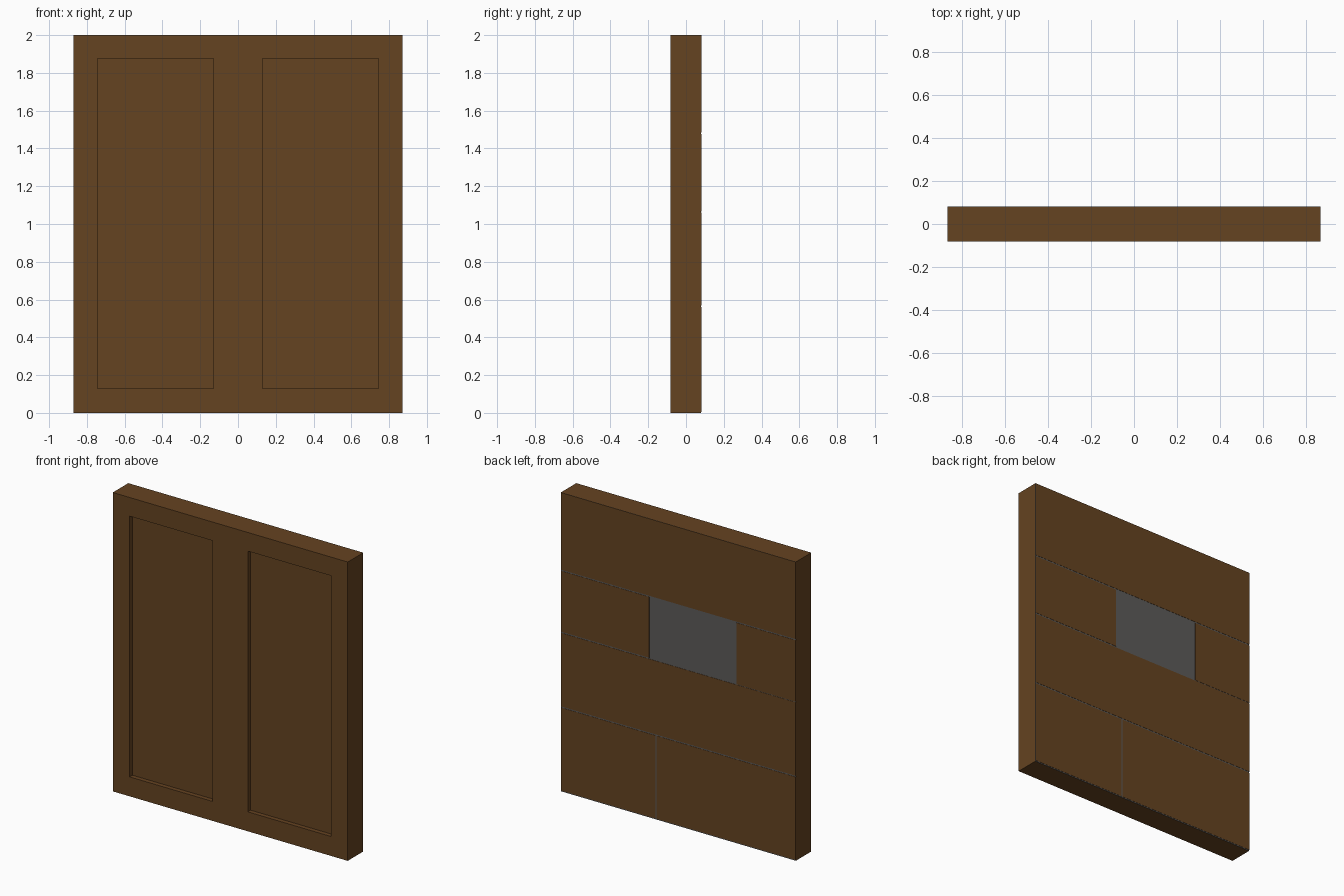
import bpy, bmesh
from mathutils import Vector

if "Cube" in bpy.data.objects:
    bpy.data.objects.remove(bpy.data.objects["Cube"])

W, H, D = 0.87, 2.0, 0.082          # half width, height, half depth


def material(name, rgb):
    m = bpy.data.materials.new(name)
    m.diffuse_color = (*rgb, 1)
    m.use_nodes = True
    m.node_tree.nodes["Principled BSDF"].inputs["Base Color"].default_value = m.diffuse_color
    return m


brown = material("dark_brown_wood", (0.13, 0.056, 0.015))
grey = material("dark_grey", (0.107, 0.105, 0.102))


def box_bmesh(x0, x1, y0, y1, z0, z1):
    bm = bmesh.new()
    bmesh.ops.create_cube(bm, size=1)
    for v in bm.verts:
        v.co = Vector((x1 if v.co.x > 0 else x0,
                       y1 if v.co.y > 0 else y0,
                       z1 if v.co.z > 0 else z0))
    return bm


def finish(bm, name, mat):
    bmesh.ops.recalc_face_normals(bm, faces=bm.faces)
    me = bpy.data.meshes.new(name)
    bm.to_mesh(me)
    bm.free()
    me.materials.append(mat)
    ob = bpy.data.objects.new(name, me)
    bpy.context.collection.objects.link(ob)


# Main slab with two long recessed panels on the front
bm = box_bmesh(-W, W, -D, D - 0.003, 0, H)
cuts = [((x, 0, 0), (1, 0, 0)) for x in (-0.745, -0.13, 0.13, 0.745)]
cuts += [((0, 0, z), (0, 0, 1)) for z in (0.13, 1.875)]
for co, no in cuts:
    bmesh.ops.bisect_plane(bm, geom=bm.verts[:] + bm.edges[:] + bm.faces[:],
                           plane_co=co, plane_no=no)
bm.normal_update()
panels = []
for f in bm.faces:
    c = f.calc_center_median()
    if f.normal.y < -0.9 and 0.13 < abs(c.x) < 0.745 and 0.13 < c.z < 1.875:
        panels.append(f)
res = bmesh.ops.extrude_discrete_faces(bm, faces=panels)
for f in res["faces"]:
    for v in f.verts:
        v.co.y += 0.03
finish(bm, "panelled_slab", brown)

# Grey backing sheet, seen through the gaps between the back boards
finish(box_bmesh(-W, W, D - 0.003, D - 0.0015, 0, H), "backing_sheet", grey)

# Thin back boards in courses: x range, z range
g = 0.004
boards = [
    (-W, W, 1.48 + g, H),
    (-W, -0.43, 1.065, 1.48 - g),
    (0.215, W, 1.065 + g, 1.48 - g),
    (-W, W, 0.565 + g, 1.065 - g),
    (-W, 0.165 - g, 0.006, 0.565 - g),
    (0.165 + g, W, 0.006, 0.565 - g),
]
for i, (x0, x1, z0, z1) in enumerate(boards):
    finish(box_bmesh(x0, x1, D - 0.0015, D, z0, z1), f"back_board_{i + 1}", brown)
